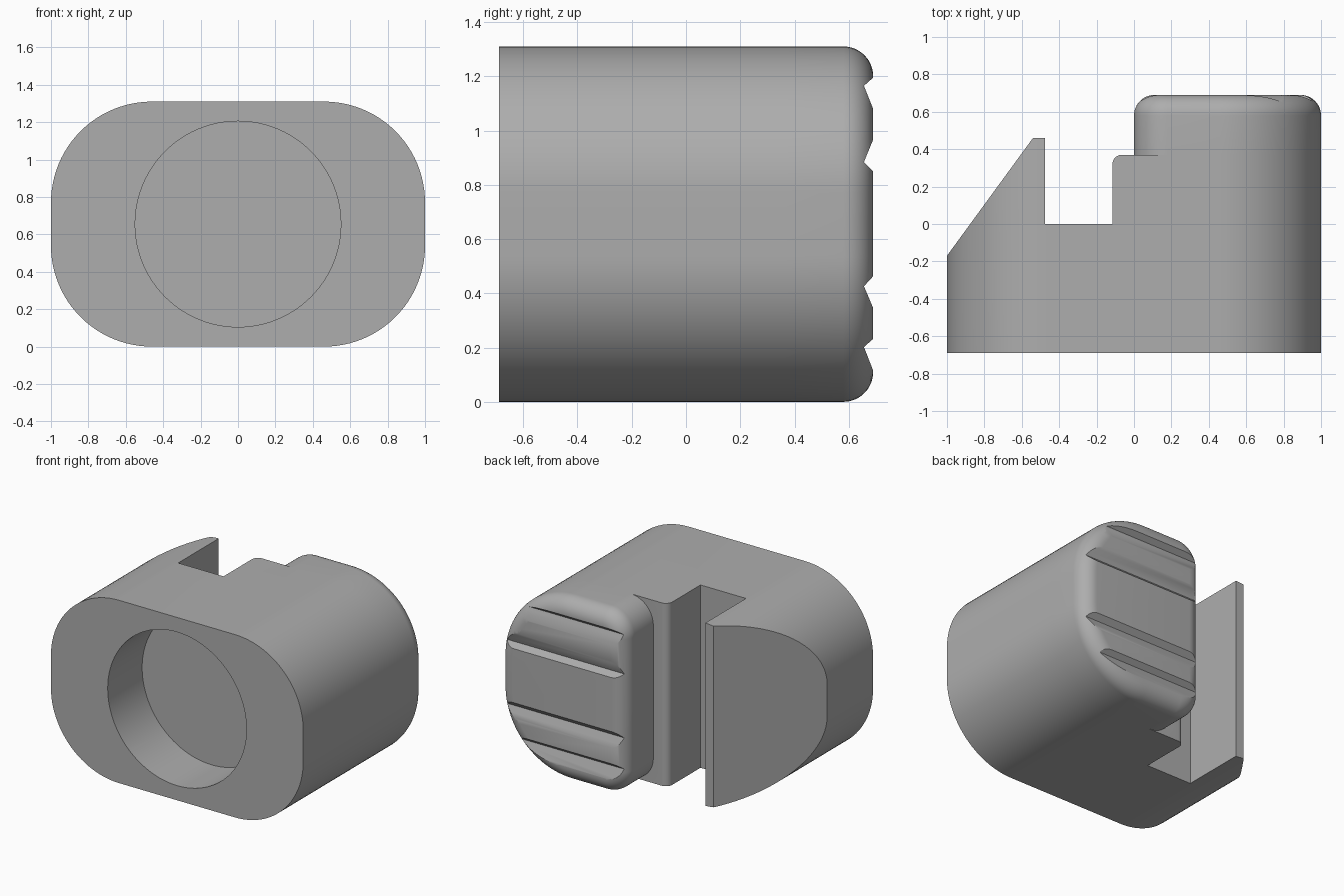
import bpy, bmesh
from math import sin, cos, pi, sqrt

if "Cube" in bpy.data.objects:
    bpy.data.objects.remove(bpy.data.objects["Cube"])

HEIGHT, FRONT, STEP, BACK = 1.31, -0.69, 0.37, 0.69
ROUND, SMALL, FILLET = 0.54, 0.18, 0.11

grey = bpy.data.materials.new("plain grey")
grey.use_nodes = True
colour = (0.42, 0.42, 0.42, 1)
grey.diffuse_color = colour
grey.node_tree.nodes["Principled BSDF"].inputs["Base Color"].default_value = colour


def arc(cx, cy, r, start, end, steps=24):
    angles = [start + (end - start) * i / steps for i in range(steps + 1)]
    return [(cx + r * cos(a), cy + r * sin(a)) for a in angles]


def outline(left, left_radius, inset=0):
    """Rounded rectangle in x and z, ending at x = 1, shrunk by inset."""
    points = []
    corners = [(1, HEIGHT, ROUND, 0), (left, HEIGHT, left_radius, 1),
               (left, 0, left_radius, 2), (1, 0, ROUND, 3)]
    for x, z, r, quarter in corners:
        cx = x - r if x == 1 else x + r
        cz = z - r if z else r
        points += arc(cx, cz, r - inset, quarter * pi / 2, (quarter + 1) * pi / 2)
    return points


def loft(name, loops):
    """Skin equal loops of 3D points and cap both ends."""
    bm = bmesh.new()
    rings = [[bm.verts.new(p) for p in loop] for loop in loops]
    for a, b in zip(rings, rings[1:]):
        for i in range(len(a)):
            bm.faces.new((a[i - 1], a[i], b[i], b[i - 1]))
    bm.faces.new(rings[0])
    bm.faces.new(rings[-1])
    bmesh.ops.recalc_face_normals(bm, faces=bm.faces)
    mesh = bpy.data.meshes.new(name)
    bm.to_mesh(mesh)
    bm.free()
    mesh.materials.append(grey)
    obj = bpy.data.objects.new(name, mesh)
    bpy.context.collection.objects.link(obj)
    return obj


def along_y(points, y):
    return [(x, y, z) for x, z in points]


def combine(obj, other, operation):
    mod = obj.modifiers.new(operation, 'BOOLEAN')
    mod.object, mod.operation, mod.solver = other, operation, 'EXACT'
    bpy.context.view_layer.objects.active = obj
    bpy.ops.object.modifier_apply(modifier=mod.name)
    bpy.data.objects.remove(other)


# Body: rounded block trimmed to the hook and notch plan
shell = outline(-1, ROUND)
body = loft("latch_body", [along_y(shell, FRONT), along_y(shell, STEP + 0.3)])
plan = [(-1.2, -1), (1.2, -1), (1.2, STEP)]
plan += arc(-0.065, STEP - 0.05, 0.05, pi / 2, pi, 10)
plan += [(-0.115, 0), (-0.475, 0), (-0.475, 0.46), (-0.54, 0.46), (-1, -0.17), (-1.2, -0.444)]
trim = loft("plan_trim", [[(x, y, z) for x, y in plan] for z in (-0.2, HEIGHT + 0.2)])
combine(body, trim, 'INTERSECT')

# Round recess in the front
ring = arc(0, HEIGHT / 2, 0.55, 0, 2 * pi, 96)[:-1]
recess = loft("recess_cutter", [along_y(ring, FRONT - 0.1), along_y(ring, FRONT + 0.39)])
combine(body, recess, 'DIFFERENCE')

# Thumb pad with a filleted rim
loops = [along_y(outline(0, SMALL), STEP)]
for i in range(13):
    a = i / 12 * pi / 2
    loops.append(along_y(outline(0, SMALL, FILLET * (1 - cos(a))), BACK - FILLET * (1 - sin(a))))
pad = loft("thumb_pad", loops)

# Grip grooves: upper edge, deepest line and lower edge in z
for top, deep, bottom in [(1.195, 1.165, 1.08), (0.967, 0.884, 0.85),
                          (0.463, 0.426, 0.346), (0.232, 0.202, 0.115)]:
    low = BACK - 0.034
    # Flanks are carried on past the pad surface
    section = [(BACK + 0.034, 2 * top - deep), (low, deep), (BACK + 0.034, 2 * bottom - deep)]
    groove = loft("groove_cutter", [[(x, y, z) for y, z in section] for x in (-0.1, 1.2)])
    combine(pad, groove, 'DIFFERENCE')

combine(body, pad, 'UNION')

bpy.ops.object.select_all(action='DESELECT')
body.select_set(True)
bpy.context.view_layer.objects.active = body
bpy.ops.object.shade_smooth_by_angle(angle=pi / 6)
